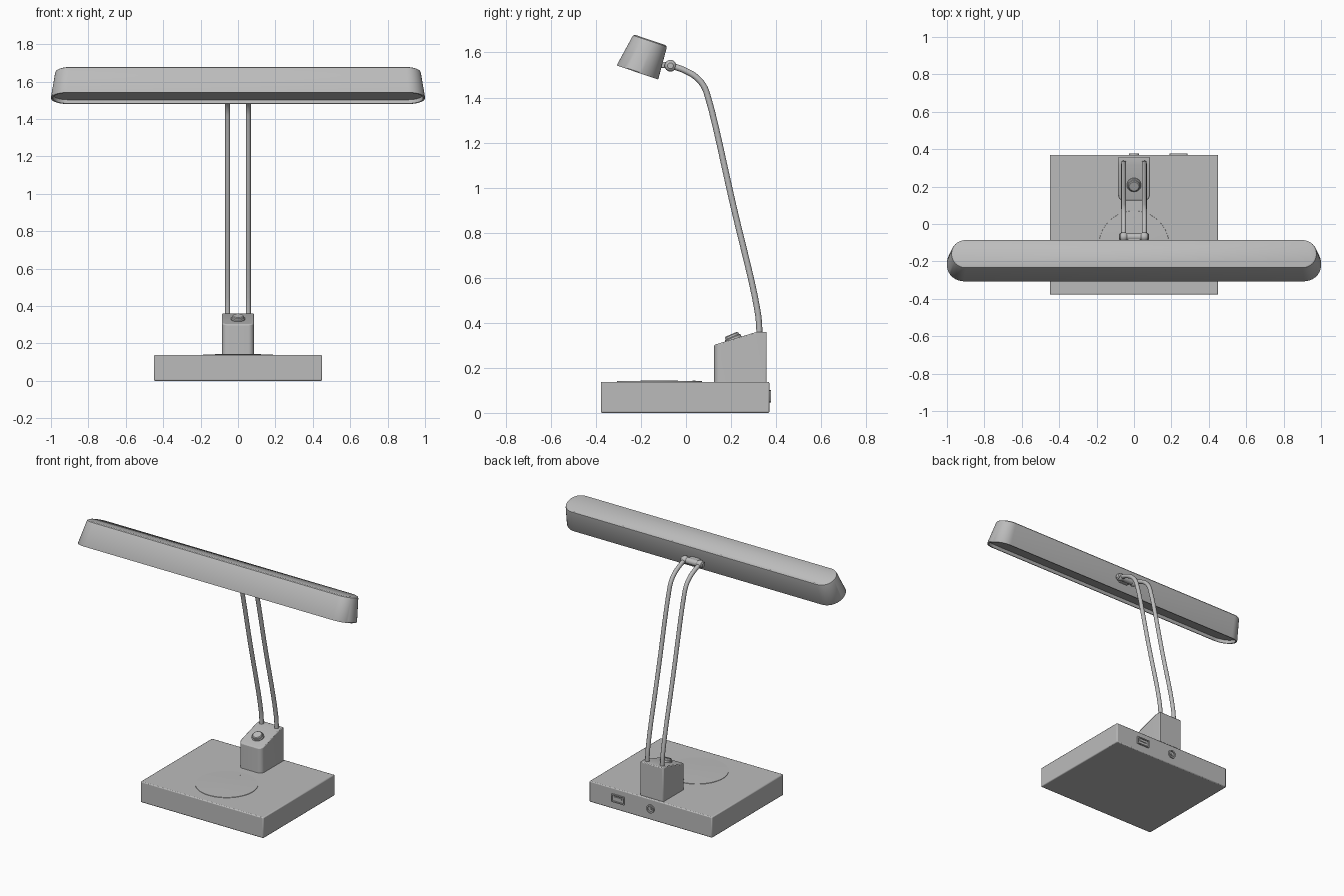
import bpy, bmesh, math
from mathutils import Vector, Matrix

if "Cube" in bpy.data.objects:
    bpy.data.objects.remove(bpy.data.objects["Cube"])

grey = bpy.data.materials.new("soft_grey")
grey.diffuse_color = (0.5, 0.5, 0.5, 1)
grey.use_nodes = True
grey.node_tree.nodes["Principled BSDF"].inputs["Base Color"].default_value = grey.diffuse_color


def finish(name, bm, bevel=0, angle=35):
    bmesh.ops.recalc_face_normals(bm, faces=bm.faces)
    me = bpy.data.meshes.new(name)
    bm.to_mesh(me)
    bm.free()
    ob = bpy.data.objects.new(name, me)
    bpy.context.collection.objects.link(ob)
    me.materials.append(grey)
    if bevel:
        m = ob.modifiers.new("edge_round", 'BEVEL')
        m.width, m.segments, m.limit_method = bevel, 2, 'ANGLE'
    bpy.ops.object.select_all(action='DESELECT')
    ob.select_set(True)
    bpy.context.view_layer.objects.active = ob
    bpy.ops.object.shade_smooth_by_angle(angle=math.radians(angle))
    return ob


def box(name, x0, x1, y0, y1, z0, z1, bevel=0):
    bm = bmesh.new()
    bmesh.ops.create_cube(bm, size=1)
    for v in bm.verts:
        v.co = ((x0 + x1) / 2 + v.co.x * (x1 - x0),
                (y0 + y1) / 2 + v.co.y * (y1 - y0),
                (z0 + z1) / 2 + v.co.z * (z1 - z0))
    return finish(name, bm, bevel)


def lathe(name, profile, centre, axis, n=40):
    """Spin (radius, height) points about an axis."""
    bm = bmesh.new()
    rot = Vector((0, 0, 1)).rotation_difference(Vector(axis)).to_matrix()
    rings = []
    for r, h in profile:
        rings.append([bm.verts.new(Vector(centre) + rot @ Vector(
            (r * math.cos(2 * math.pi * i / n), r * math.sin(2 * math.pi * i / n), h)))
            for i in range(n)])
    skin(bm, rings)
    return finish(name, bm)


def skin(bm, rings):
    n = len(rings[0])
    for a, b in zip(rings, rings[1:]):
        for i in range(n):
            j = (i + 1) % n
            bm.faces.new((a[i], a[j], b[j], b[i]))
    bm.faces.new(rings[0])
    bm.faces.new(rings[-1])


def rounded_rect(x0, x1, y0, y1, r, seg=10):
    pts = []
    for k, (cx, cy) in enumerate(((x1 - r, y1 - r), (x0 + r, y1 - r),
                                  (x0 + r, y0 + r), (x1 - r, y0 + r))):
        for i in range(seg + 1):
            a = math.pi / 2 * (k + i / seg)
            pts.append((cx + r * math.cos(a), cy + r * math.sin(a)))
    return pts


# Base slab with charging pad and indicator dot
box("base", -0.45, 0.45, -0.378, 0.37, 0, 0.138, 0.006)
lathe("charging_pad", [(0.189, 0), (0.188, 0.003), (0.13, 0.0045), (0.06, 0.0055), (0.01, 0.006)],
      (0, -0.118, 0.1375), (0, 0, 1), 64)
lathe("indicator_dot", [(0.007, 0), (0.007, 0.003)], (0, 0.035, 0.14), (0, 0, 1), 16)

# Post with sloped top and rounded front corners
bm = bmesh.new()
side = [(0.125, 0.13), (0.358, 0.13), (0.358, 0.36), (0.315, 0.36), (0.125, 0.302)]
face = bm.faces.new([bm.verts.new((-0.085, y, z)) for y, z in side])
ext = bmesh.ops.extrude_face_region(bm, geom=[face])
bmesh.ops.translate(bm, vec=(0.17, 0, 0),
                    verts=[g for g in ext["geom"] if isinstance(g, bmesh.types.BMVert)])
front = [e for e in bm.edges if all(v.co.y < 0.13 for v in e.verts)
         and abs(e.verts[0].co.z - e.verts[1].co.z) > 0.1]
bmesh.ops.bevel(bm, geom=front, offset=0.03, segments=6, profile=0.5, affect='EDGES')
finish("post", bm, 0.005)

# Power button on the slope
lathe("power_button", [(0.038, -0.02), (0.038, 0.008), (0.033, 0.012), (0.031, 0.02), (0.026, 0.024)],
      (0, 0.21, 0.327), (0, -0.4, 0.92), 24)

# Ports on the back: framed rectangular socket and round power socket
bm = bmesh.new()
rings = []
for d, y in ((0, 0.36), (0, 0.378), (0.007, 0.378), (0.007, 0.371)):
    rings.append([bm.verts.new((x, y, z)) for x, z in
                  rounded_rect(0.19 + d, 0.285 - d, 0.048 + d, 0.1 - d, 0.004, 2)])
skin(bm, rings)
finish("flat_port", bm)
box("flat_port_tongue", 0.21, 0.265, 0.368, 0.376, 0.074, 0.085)
lathe("round_port", [(0.028, 0), (0.028, 0.013), (0.019, 0.013), (0.019, 0.004),
                     (0.007, 0.004), (0.007, 0.011)], (0, 0.365, 0.074), (0, 1, 0), 28)

# Twin bent rods
path = [(0.325, 0.33), (0.325, 0.38), (0.318, 0.45), (0.21, 0.92), (0.098, 1.40),
        (0.078, 1.452), (0.045, 1.49), (0.005, 1.515), (-0.03, 1.53), (-0.067, 1.541)]
for label, x in (("left", -0.055), ("right", 0.055)):
    cu = bpy.data.curves.new(label + "_rod", 'CURVE')
    cu.dimensions = '3D'
    cu.bevel_depth, cu.bevel_resolution, cu.resolution_u = 0.0135, 4, 6
    cu.use_fill_caps = True
    sp = cu.splines.new('BEZIER')
    sp.bezier_points.add(len(path) - 1)
    for p, (y, z) in zip(sp.bezier_points, path):
        p.co = (x, y, z)
        p.handle_left_type = p.handle_right_type = 'AUTO'
    ob = bpy.data.objects.new(label + "_rod", cu)
    bpy.context.collection.objects.link(ob)
    cu.materials.append(grey)
    # Ball collar at the end of each rod
    bm = bmesh.new()
    bmesh.ops.create_uvsphere(bm, u_segments=20, v_segments=12, radius=0.026,
                              matrix=Matrix.Translation((x, -0.069, 1.541)))
    finish(label + "_collar", bm)

# Hinge bar and stub joining it to the head
lathe("hinge_bar", [(0.013, -0.08), (0.02, -0.075), (0.02, 0.075), (0.013, 0.08)],
      (0, -0.069, 1.541), (1, 0, 0), 24)
box("hinge_stub", -0.035, 0.035, -0.12, -0.069, 1.53, 1.558, 0.004)

# Lamp head: tapered rounded bar, tilted, with recessed underside
# ring = (height, front, back, half length, corner radius)
bm = bmesh.new()
u, w = Vector((0, 0.947, -0.321)), Vector((0, 0.321, 0.947))
origin = Vector((0, -0.2155, 1.511))
rings = []
for h, f, b, hx, r in ((0.02, -0.084, 0.085, 0.987, 0.078),
                       (0, -0.087, 0.087, 0.989, 0.08),
                       (0, -0.096, 0.096, 0.998, 0.089),
                       (0.004, -0.097, 0.097, 1.0, 0.09),
                       (0.142, -0.073, 0.088, 0.978, 0.077),
                       (0.15, -0.07, 0.086, 0.975, 0.075),
                       (0.155, -0.062, 0.079, 0.967, 0.069)):
    rings.append([bm.verts.new(origin + Vector((x, 0, 0)) + u * y + w * h)
                  for x, y in rounded_rect(-hx, hx, f, b, r)])
skin(bm, rings)
finish("lamp_head", bm)
